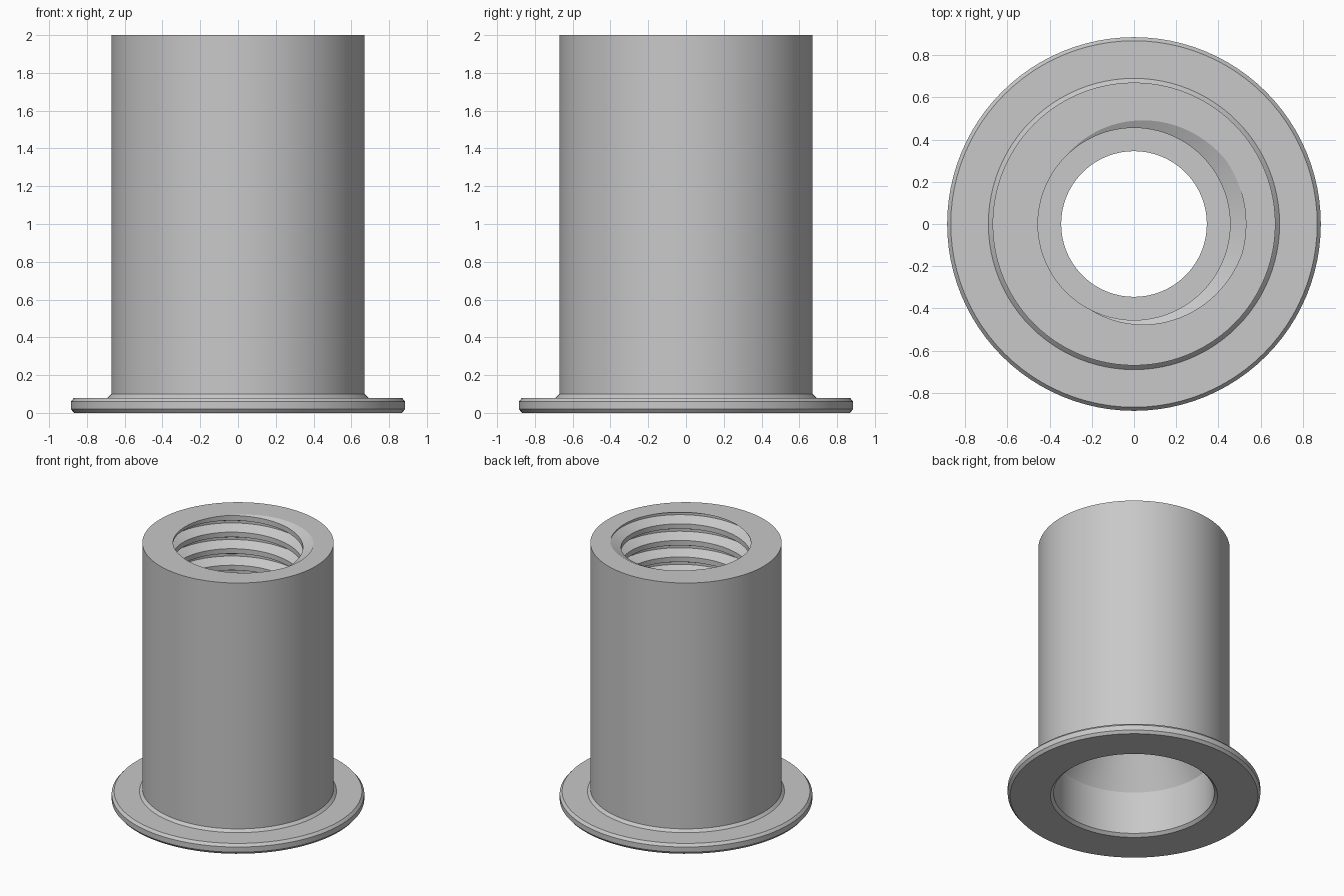
import bpy
import bmesh
import math

SEGMENTS = 96
BORE, ROOT = 0.455, 0.53          # thread crest and root radii
SHOULDER, PITCH = 0.8, 0.128

cube = bpy.data.objects.get("Cube")
if cube:
    bpy.data.objects.remove(cube, do_unlink=True)

metal = bpy.data.materials.new("grey_metal")
colour = (0.58, 0.58, 0.58, 1)
metal.use_nodes = True
metal.diffuse_color = colour
metal.node_tree.nodes["Principled BSDF"].inputs["Base Color"].default_value = colour


def polar(r, angle, z):
    return (r * math.cos(angle), r * math.sin(angle), z)


def make_object(name, bm):
    bmesh.ops.recalc_face_normals(bm, faces=bm.faces)
    mesh = bpy.data.meshes.new(name)
    bm.to_mesh(mesh)
    bm.free()
    mesh.materials.append(metal)
    obj = bpy.data.objects.new(name, mesh)
    bpy.context.collection.objects.link(obj)
    return obj


def join_rings(bm, rings):
    """Skin consecutive closed rings of equal length."""
    for a, b in zip(rings, rings[1:]):
        for i in range(len(a)):
            j = (i + 1) % len(a)
            bm.faces.new((a[i], a[j], b[j], b[i]))


# Flanged sleeve: one closed section turned round the axis
section = [
    (0.585, 0), (0.868, 0), (0.885, 0.02), (0.885, 0.06), (0.868, 0.08),
    (0.69, 0.08), (0.67, 0.10), (0.67, 2), (BORE, 2), (BORE, SHOULDER),
    (0.345, SHOULDER), (0.345, 0.72), (0.563, 0.35), (0.563, 0.02),
]
bm = bmesh.new()
rings = [[bm.verts.new(polar(r, math.tau * s / SEGMENTS, z)) for r, z in section]
         for s in range(SEGMENTS)]
join_rings(bm, rings + rings[:1])
sleeve = make_object("threaded_sleeve", bm)

# Helical groove cutter: tapered section swept up past the rim
half_mouth, half_root = PITCH * 0.35, PITCH * 0.07
groove = [(BORE - 0.04, -half_mouth), (BORE, -half_mouth), (ROOT, -half_root),
          (ROOT, half_root), (BORE, half_mouth), (BORE - 0.04, half_mouth)]
bm = bmesh.new()
start = math.radians(10)
turns = math.floor((2 - SHOULDER) / PITCH)
rings = []
for s in range(-(turns * SEGMENTS - SEGMENTS // 2), SEGMENTS + 1):
    turn = (s + 0.5) / SEGMENTS
    rings.append([bm.verts.new(polar(r, start + math.tau * turn, 2 + PITCH * turn + dz))
                  for r, dz in groove])
join_rings(bm, rings)
bm.faces.new(rings[0])
bm.faces.new(rings[-1])
cutter = make_object("thread_cutter", bm)
cutter.hide_render = True

# Cut the internal thread
cut = sleeve.modifiers.new("thread", 'BOOLEAN')
cut.operation = 'DIFFERENCE'
cut.solver = 'EXACT'
cut.object = cutter
bpy.context.view_layer.objects.active = sleeve
sleeve.select_set(True)
bpy.ops.object.modifier_apply(modifier=cut.name)
bpy.data.objects.remove(cutter, do_unlink=True)

bpy.ops.object.select_all(action='DESELECT')
sleeve.select_set(True)
bpy.ops.object.shade_smooth_by_angle(angle=math.radians(25))
